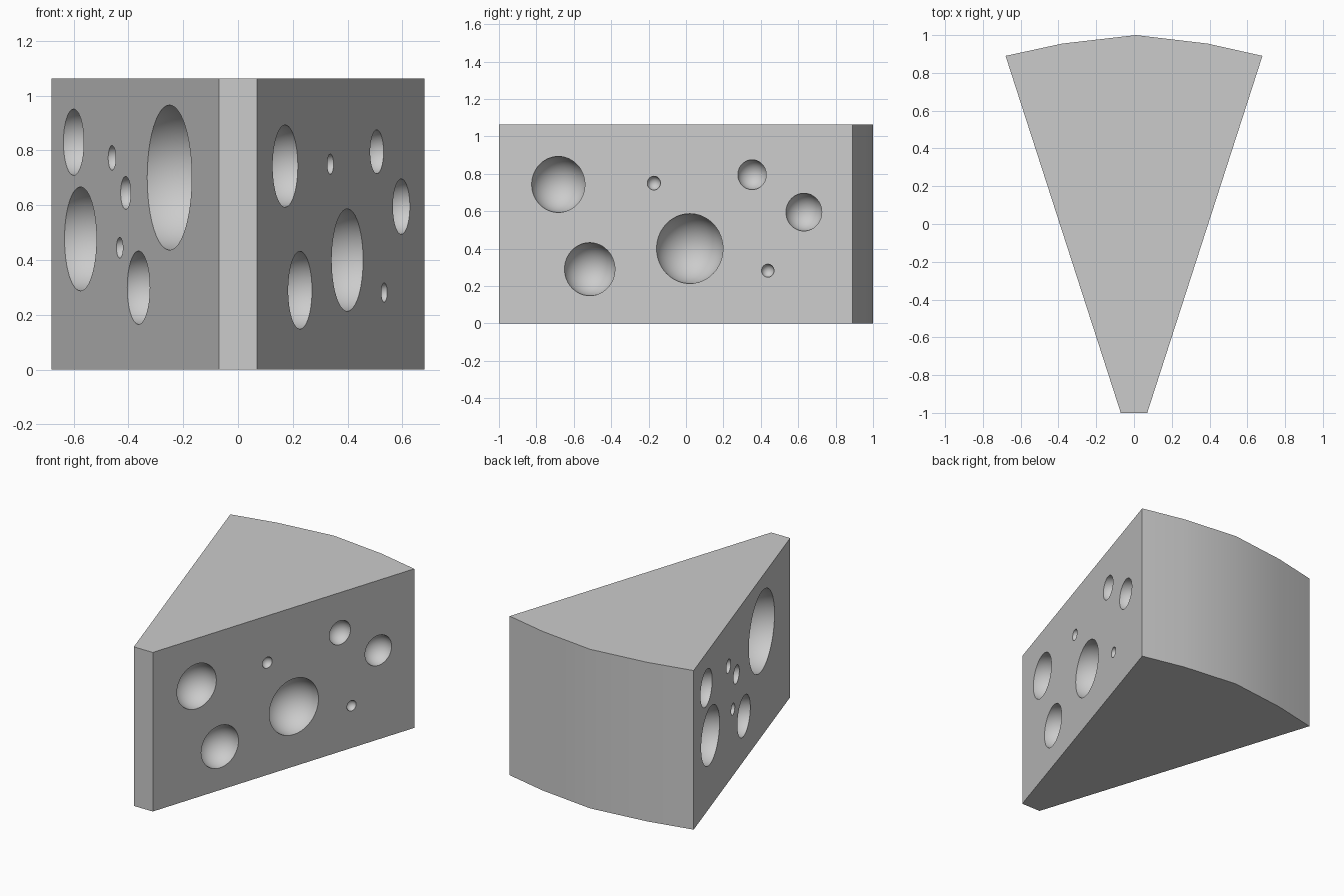
import bpy, bmesh, math
from mathutils import Matrix, Vector

if "Cube" in bpy.data.objects:
    bpy.data.objects.remove(bpy.data.objects["Cube"])

HEIGHT = 1.063
NOSE_X, SLOPE = 0.07, 0.61 / 1.89   # side walls: |x| = NOSE_X + SLOPE * (y + 1)


def make_object(name, bm):
    mesh = bpy.data.meshes.new(name)
    bm.to_mesh(mesh)
    bm.free()
    obj = bpy.data.objects.new(name, mesh)
    bpy.context.collection.objects.link(obj)
    return obj


# Wedge: extruded plan with blunt nose and gently curved rind
plan = [(-0.07, -1), (0.07, -1), (0.68, 0.89), (0.39, 0.955),
        (0.01, 1), (-0.38, 0.955), (-0.68, 0.89)]
bm = bmesh.new()
base = bm.faces.new([bm.verts.new((x, y, 0)) for x, y in plan])
top = bmesh.ops.extrude_face_region(bm, geom=[base])["geom"]
bmesh.ops.translate(bm, vec=(0, 0, HEIGHT),
                    verts=[v for v in top if isinstance(v, bmesh.types.BMVert)])
bmesh.ops.recalc_face_normals(bm, faces=bm.faces[:])
wedge = make_object("cheese_wedge", bm)

# Holes on each cut side: (y, z, radius)
right_holes = [(-0.683, 0.743, 0.150), (-0.172, 0.750, 0.037), (0.353, 0.795, 0.080),
               (0.630, 0.595, 0.101), (0.437, 0.282, 0.035), (-0.515, 0.290, 0.142),
               (0.020, 0.400, 0.187)]
left_holes = [(0.642, 0.830, 0.121), (0.208, 0.773, 0.045), (0.053, 0.645, 0.060),
              (0.564, 0.477, 0.190), (0.121, 0.445, 0.038), (-0.092, 0.299, 0.134),
              (-0.442, 0.701, 0.265)]

# Cutter: one sphere per hole, centred on the wall with its pole along the wall normal
bm = bmesh.new()
for side, holes in ((1, right_holes), (-1, left_holes)):
    turn = Vector((side, -SLOPE, 0)).to_track_quat('Z', 'Y').to_matrix().to_4x4()
    for y, z, r in holes:
        centre = (side * (NOSE_X + SLOPE * (y + 1)), y, z)
        bmesh.ops.create_uvsphere(bm, u_segments=48, v_segments=25, radius=r,
                                  matrix=Matrix.Translation(centre) @ turn)
cutter = make_object("hole_cutter", bm)
cutter.hide_render = True

# Carve the holes, then smooth the hollows and rind
cut = wedge.modifiers.new("holes", 'BOOLEAN')
cut.operation = 'DIFFERENCE'
cut.solver = 'EXACT'
cut.object = cutter
bpy.context.view_layer.objects.active = wedge
wedge.select_set(True)
bpy.ops.object.modifier_apply(modifier=cut.name)
bpy.data.objects.remove(cutter)
bpy.ops.object.shade_smooth_by_angle(angle=math.radians(30))
